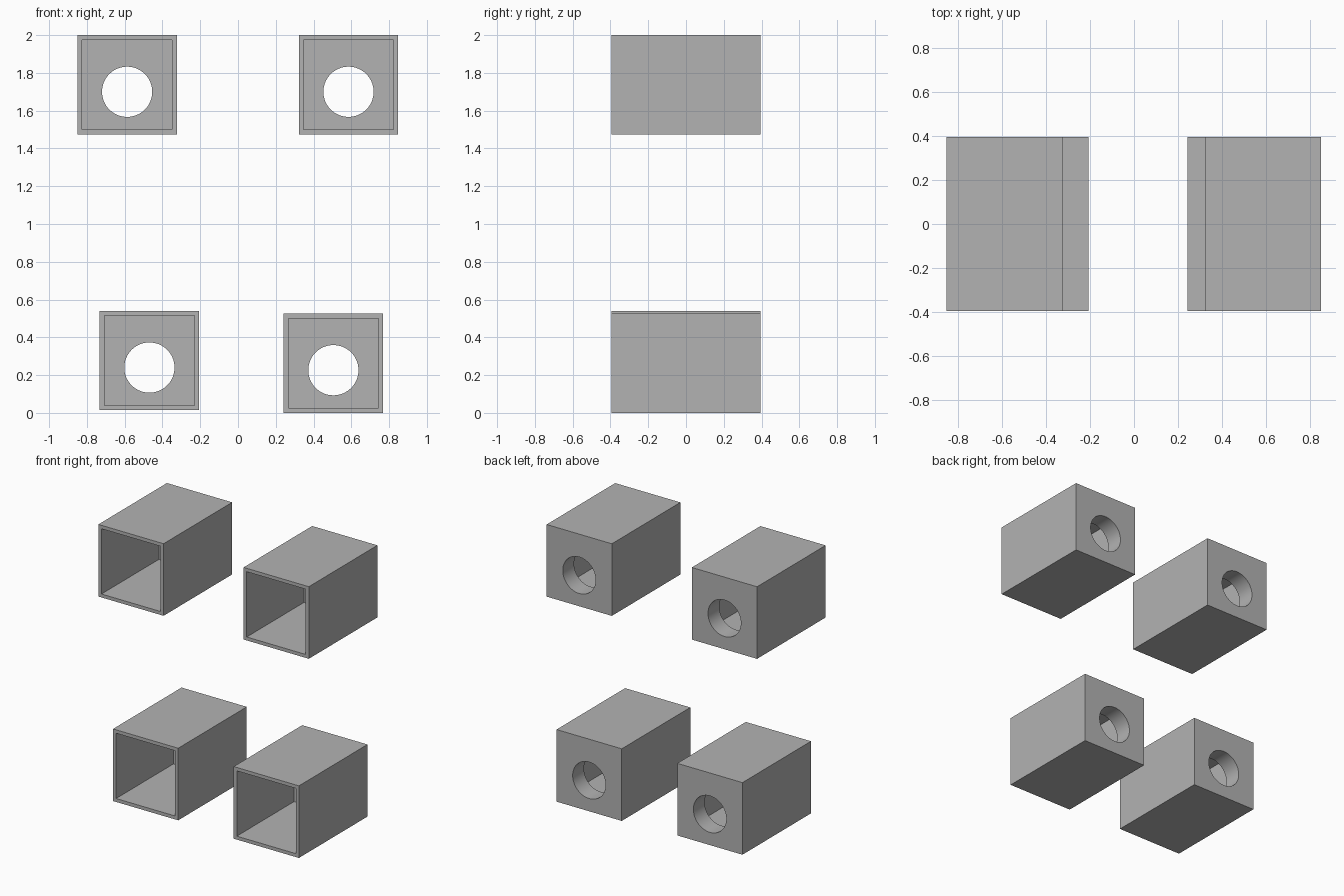
import bpy
import math

WIDTH, LENGTH = 0.526, 0.79
WALL, BACK_WALL = 0.025, 0.13
HOLE_RADIUS, HOLE_DROP = 0.133, 0.037

default = bpy.data.objects.get("Cube")
if default:
    bpy.data.objects.remove(default, do_unlink=True)

grey = bpy.data.materials.new("grey")
grey.use_nodes = True
grey.diffuse_color = (0.45, 0.45, 0.45, 1)
grey.node_tree.nodes["Principled BSDF"].inputs["Base Color"].default_value = grey.diffuse_color


def add_box(name, size, location):
    bpy.ops.mesh.primitive_cube_add(size=1, location=location)
    box = bpy.context.object
    box.name = name
    box.scale = size
    bpy.ops.object.transform_apply(location=False, rotation=False, scale=True)
    box.data.materials.append(grey)
    return box


def cut(target, cutter):
    cutter.hide_render = True
    mod = target.modifiers.new("cut", 'BOOLEAN')
    mod.operation = 'DIFFERENCE'
    mod.solver = 'EXACT'
    mod.object = cutter
    bpy.context.view_layer.objects.active = target
    bpy.ops.object.modifier_apply(modifier=mod.name)
    bpy.data.objects.remove(cutter, do_unlink=True)


def add_housing(name, x, z):
    housing = add_box(name, (WIDTH, LENGTH, WIDTH), (x, 0, z))

    # Square cavity, open at the front
    inner = WIDTH - 2 * WALL
    cavity_end = LENGTH / 2 - BACK_WALL
    cavity_start = -LENGTH / 2 - 0.1
    cut(housing, add_box("cavity_cutter", (inner, cavity_end - cavity_start, inner),
                         (x, (cavity_start + cavity_end) / 2, z)))

    # Round hole through the thick back wall, a little below centre
    bpy.ops.mesh.primitive_cylinder_add(
        vertices=64, radius=HOLE_RADIUS, depth=2 * BACK_WALL,
        location=(x, LENGTH / 2 - BACK_WALL / 2, z - HOLE_DROP),
        rotation=(math.pi / 2, 0, 0))
    hole = bpy.context.object
    hole.data.materials.append(grey)
    cut(housing, hole)

    bpy.ops.object.select_all(action='DESELECT')
    housing.select_set(True)
    bpy.context.view_layer.objects.active = housing
    bpy.ops.object.shade_smooth_by_angle(angle=math.radians(30))


# Four separate housings: an even upper pair and a slightly uneven lower pair
for name, x, z in (("upper_right_housing", -0.587, 1.737),
                   ("upper_left_housing", 0.585, 1.737),
                   ("lower_right_housing", -0.469, 0.277),
                   ("lower_left_housing", 0.505, 0.263)):
    add_housing(name, x, z)
